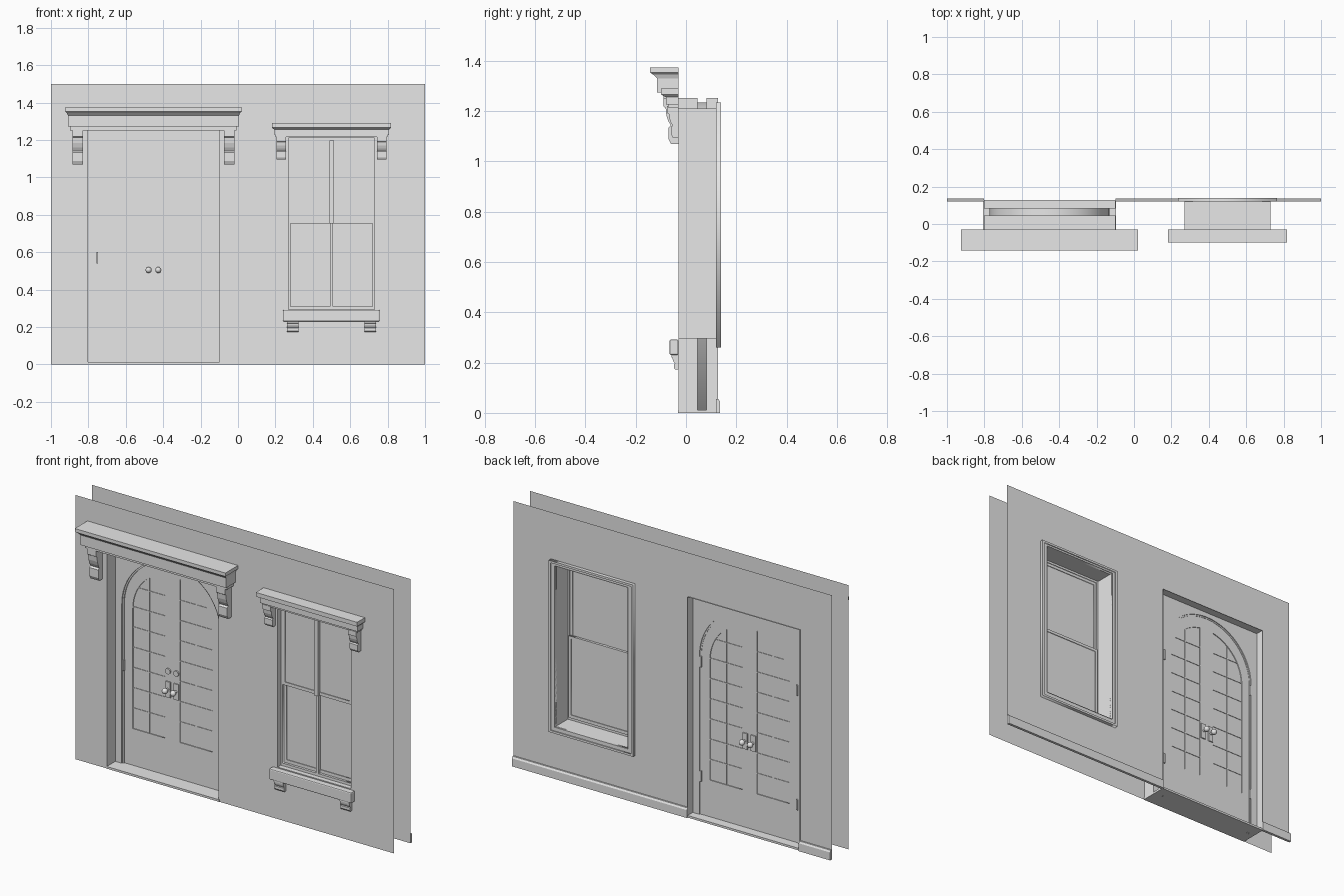
import bpy, bmesh
from math import pi, sin, cos, acos, sqrt
from mathutils import Matrix

if "Cube" in bpy.data.objects:
    bpy.data.objects.remove(bpy.data.objects["Cube"], do_unlink=True)

grey = bpy.data.materials.new("plain grey")
grey.use_nodes = True
grey.diffuse_color = (0.8, 0.8, 0.8, 1)
grey.node_tree.nodes["Principled BSDF"].inputs["Base Color"].default_value = (0.8, 0.8, 0.8, 1)

DOOR, WIN = -0.452, 0.5        # centre lines
FRONT, BACK = -0.03, 0.12      # wall planes
SPRING, ARCH = 0.915, 0.32     # door arch


def add(name, mesh):
    mesh.materials.clear()
    mesh.materials.append(grey)
    ob = bpy.data.objects.new(name, mesh)
    bpy.context.collection.objects.link(ob)
    return ob


def from_bm(name, bm):
    bmesh.ops.recalc_face_normals(bm, faces=bm.faces)
    mesh = bpy.data.meshes.new(name)
    bm.to_mesh(mesh)
    bm.free()
    return add(name, mesh)


def plate(name, loops, y0, y1=None):
    """Filled x-z outline with holes, extruded from y0 to y1."""
    y1 = y0 if y1 is None else y1
    cu = bpy.data.curves.new(name, 'CURVE')
    cu.dimensions, cu.fill_mode, cu.extrude = '2D', 'BOTH', (y1 - y0) / 2
    for loop in loops:
        sp = cu.splines.new('POLY')
        sp.points.add(len(loop) - 1)
        for p, (x, z) in zip(sp.points, loop):
            p.co = (x, z, 0, 1)
        sp.use_cyclic_u = True
    tmp = bpy.data.objects.new(name, cu)
    bpy.context.collection.objects.link(tmp)
    deps = bpy.context.evaluated_depsgraph_get()
    mesh = bpy.data.meshes.new_from_object(tmp.evaluated_get(deps))
    bpy.data.objects.remove(tmp, do_unlink=True)
    mesh.transform(Matrix.Translation((0, (y0 + y1) / 2, 0)) @ Matrix.Rotation(pi / 2, 4, 'X'))
    return add(name, mesh)


def rect(x0, x1, z0, z1):
    return [(x0, z0), (x1, z0), (x1, z1), (x0, z1)]


def box(name, x0, x1, y0, y1, z0, z1):
    return loft(name, [[(x0, y0, z), (x1, y0, z), (x1, y1, z), (x0, y1, z)] for z in (z0, z1)])


def loft(name, rings, caps=True):
    bm = bmesh.new()
    vs = [[bm.verts.new(c) for c in r] for r in rings]
    n = len(vs[0])
    for a, b in zip(vs, vs[1:]):
        for i in range(n):
            bm.faces.new((a[i], a[(i + 1) % n], b[(i + 1) % n], b[i]))
    if caps:
        bm.faces.new(vs[0])
        bm.faces.new(vs[-1])
    return from_bm(name, bm)


def reveal(name, x0, x1, z0, z1, y0, y1):
    return loft(name, [[(x, y, z) for x, z in rect(x0, x1, z0, z1)] for y in (y0, y1)], False)


def cornice(name, cx, sections):
    loft(name, [[(cx - w, FRONT, z), (cx + w, FRONT, z), (cx + w, FRONT - d, z), (cx - w, FRONT - d, z)]
                for w, d, z in sections])


def bracket(name, x0, x1, depth, z0, z1):
    prof = [(0, 0), (1, 0), (1, .22), (.85, .25), (.8, .4), (.68, .52), (.5, .62),
            (.66, .66), (.66, .9), (.5, 1), (0, 1)]
    loft(name, [[(x, FRONT - d * depth, z1 - t * (z1 - z0)) for d, t in prof] for x in (x0, x1)])


def arch(r, z0=0.0, n=40):
    """Path up the left jamb, over the arch and down the right jamb."""
    arc = [(DOOR - r * cos(pi * i / n), SPRING + r * sin(pi * i / n)) for i in range(n + 1)]
    return [(DOOR - r, z0)] + arc + [(DOOR + r, z0)]


def round_part(name, x, y, z, r, depth):
    bm = bmesh.new()
    if depth:
        bmesh.ops.create_cone(bm, cap_ends=True, segments=24, radius1=r, radius2=r, depth=depth)
    else:
        bmesh.ops.create_uvsphere(bm, u_segments=20, v_segments=12, radius=r)
    bmesh.ops.transform(bm, verts=bm.verts,
                        matrix=Matrix.Translation((x, y, z)) @ Matrix.Rotation(pi / 2, 4, 'X'))
    for f in bm.faces:
        f.smooth = len(f.verts) < 5
    from_bm(name, bm)


# Walls: outer and inner skins, notched for the door and pierced for the window
L, R, TOP = DOOR - 0.35, DOOR + 0.352, 1.252
outline = [(-1, 0), (L, 0), (L, TOP), (R, TOP), (R, 0), (1, 0), (1, 1.5), (-1, 1.5)]
window_hole = rect(0.27, 0.73, 0.295, 1.21)
plate("outer_wall", [outline, window_hole], FRONT)
plate("inner_wall", [outline, window_hole], BACK)
for name, x0, x1 in (("baseboard_right", -1, L), ("baseboard_left", R, 1)):
    loft(name, [[(x, BACK, 0), (x, 0.135, 0), (x, 0.135, 0.045), (x, 0.129, 0.055), (x, BACK, 0.055)]
                for x in (x0, x1)])

# Door recess, spandrels and arched frame
for name, y0, y1 in (("outer_recess", FRONT, 0.045), ("inner_recess", 0.082, 0.128)):
    for x in (L, R):
        plate_x = [[(x, y0, 0), (x, y1, 0)], [(x, y0, TOP), (x, y1, TOP)]]
        bm = bmesh.new()
        a, b = plate_x
        bm.faces.new([bm.verts.new(c) for c in a + b[::-1]])
        from_bm("door_" + name + "_side", bm)
    bm = bmesh.new()
    bm.faces.new([bm.verts.new(c) for c in ((L, y0, TOP), (R, y0, TOP), (R, y1, TOP), (L, y1, TOP))])
    from_bm("door_" + name + "_head", bm)
spandrel = [(R, 0), (R, TOP), (L, TOP), (L, 0)] + arch(ARCH)
plate("outer_spandrel", [spandrel], 0.045)
plate("inner_spandrel", [spandrel], 0.082)
plate("door_frame", [arch(ARCH) + arch(0.31)[::-1]], 0.045, 0.082)
plate("door_stop", [arch(0.312) + arch(0.302)[::-1]], 0.052, 0.077)
box("threshold", L - 0.004, R + 0.004, FRONT - 0.002, 0.128, 0, 0.012)

# Door leaves with arched glazing, bars and hardware, mirrored about the door centre
GLASS_R, GLASS_Z, IN = 0.25, 0.9, 0.046
for s, side in ((-1, "right"), (1, "left")):
    def m(pts):
        return [(DOOR + s * x, z) for x, z in pts]

    def span(name, x0, x1, y0, y1, z0, z1):
        a, b = sorted((DOOR + s * x0, DOOR + s * x1))
        box(f"{name}_{side}", a, b, y0, y1, z0, z1)

    r, n = 0.305, 20
    leaf = [(0, 0.012), (r, 0.012)] + [(r * cos(pi / 2 * i / n), SPRING + r * sin(pi / 2 * i / n))
                                       for i in range(n + 1)]
    end = acos(IN / GLASS_R)
    glass = [(IN, 0.22), (GLASS_R, 0.22)] + [(GLASS_R * cos(end * i / n), GLASS_Z + GLASS_R * sin(end * i / n))
                                             for i in range(n + 1)]
    plate(f"door_leaf_{side}", [m(leaf), m(glass)], 0.058, 0.075)
    plate(f"door_glass_{side}", [m(glass)], 0.063, 0.070)
    mid = (IN + GLASS_R) / 2
    span("upright_bar", mid - 0.003, mid + 0.003, 0.06, 0.073, 0.22, GLASS_Z + sqrt(GLASS_R**2 - mid**2))
    for i in range(1, 8):
        z = 0.22 + 0.115 * i
        reach = sqrt(GLASS_R**2 - max(0, z - GLASS_Z)**2)
        span(f"cross_bar_{i}", IN, reach, 0.06, 0.073, z - 0.003, z + 0.003)
    for face, y, d in (("outer", 0.058, -1), ("inner", 0.075, 1)):
        x = DOOR + s * 0.026
        span(f"{face}_handle_plate", 0.011, 0.041, min(y, y + d * .006), max(y, y + d * .006), 0.458, 0.548)
        round_part(f"{face}_knob_stem_{side}", x, y + d * 0.012, 0.505, 0.007, 0.024)
        round_part(f"{face}_knob_{side}", x, y + d * 0.032, 0.505, 0.016, 0)
    round_part(f"deadbolt_{side}", DOOR + s * 0.026, 0.055, 0.607, 0.016, 0.01)
    for i, z in enumerate((0.2, 0.85)):
        span(f"hinge_{i}", 0.299, 0.308, 0.072, 0.084, z, z + 0.06)
box("strike_plate", DOOR - 0.304, DOOR - 0.297, 0.04, 0.06, 0.54, 0.6)

# Door cornice and brackets
cornice("door_cornice", DOOR, [(.445, .06, 1.25), (.445, .06, 1.273), (.457, .085, 1.273), (.457, .085, 1.33),
                               (.463, .1, 1.345), (.473, .113, 1.353), (.473, .113, 1.373)])
for s, side in ((-1, "right"), (1, "left")):
    c = DOOR + s * 0.405
    bracket("door_bracket_" + side, c - 0.028, c + 0.028, 0.06, 1.07, 1.26)

# Window recess, inner casing and sashes
reveal("window_outer_recess", 0.27, 0.73, 0.295, 1.21, FRONT, 0.0)
reveal("window_inner_recess", 0.27, 0.73, 0.295, 1.21, 0.0, BACK + 0.018)
plate("window_casing", [rect(0.235, 0.765, 0.26, 1.235), window_hole], BACK, 0.134)
plate("casing_bead", [rect(0.235, 0.765, 0.26, 1.235), rect(0.247, 0.753, 0.272, 1.223)], 0.134, 0.14)
plate("window_frame", [window_hole, rect(0.28, 0.72, 0.31, 1.198)], -0.002, 0.018)
for name, z0, z1, y, w, out in (("upper", 0.755, 1.198, 0.0, 0.012, -0.014), ("lower", 0.31, 0.775, 0.012, 0.008, -0.004)):
    hole = rect(0.296, 0.704, z0 + 0.018, z1 - 0.016)
    plate(name + "_sash", [rect(0.28, 0.72, z0, z1), hole], y, y + 0.014)
    plate(name + "_pane", [hole], y + 0.004, y + 0.01)
    box(name + "_window_bar", WIN - w, WIN + w, out, y + 0.004, z0, z1)

# Window sill, cornice and brackets
sill = box("window_sill", 0.24, 0.757, -0.065, FRONT, 0.23, 0.292)
bevel = sill.modifiers.new("soft_edges", 'BEVEL')
bevel.width, bevel.segments = 0.006, 2
cornice("window_cornice", WIN, [(.3, .042, 1.215), (.3, .042, 1.226), (.306, .05, 1.226), (.306, .05, 1.255),
                                (.318, .07, 1.266), (.318, .07, 1.29)])
for s, side in ((-1, "right"), (1, "left")):
    c = WIN + s * 0.268
    bracket("window_bracket_" + side, c - 0.025, c + 0.025, 0.045, 1.095, 1.22)
    c = WIN + s * 0.207
    bracket("sill_bracket_" + side, c - 0.03, c + 0.03, 0.028, 0.173, 0.235)
